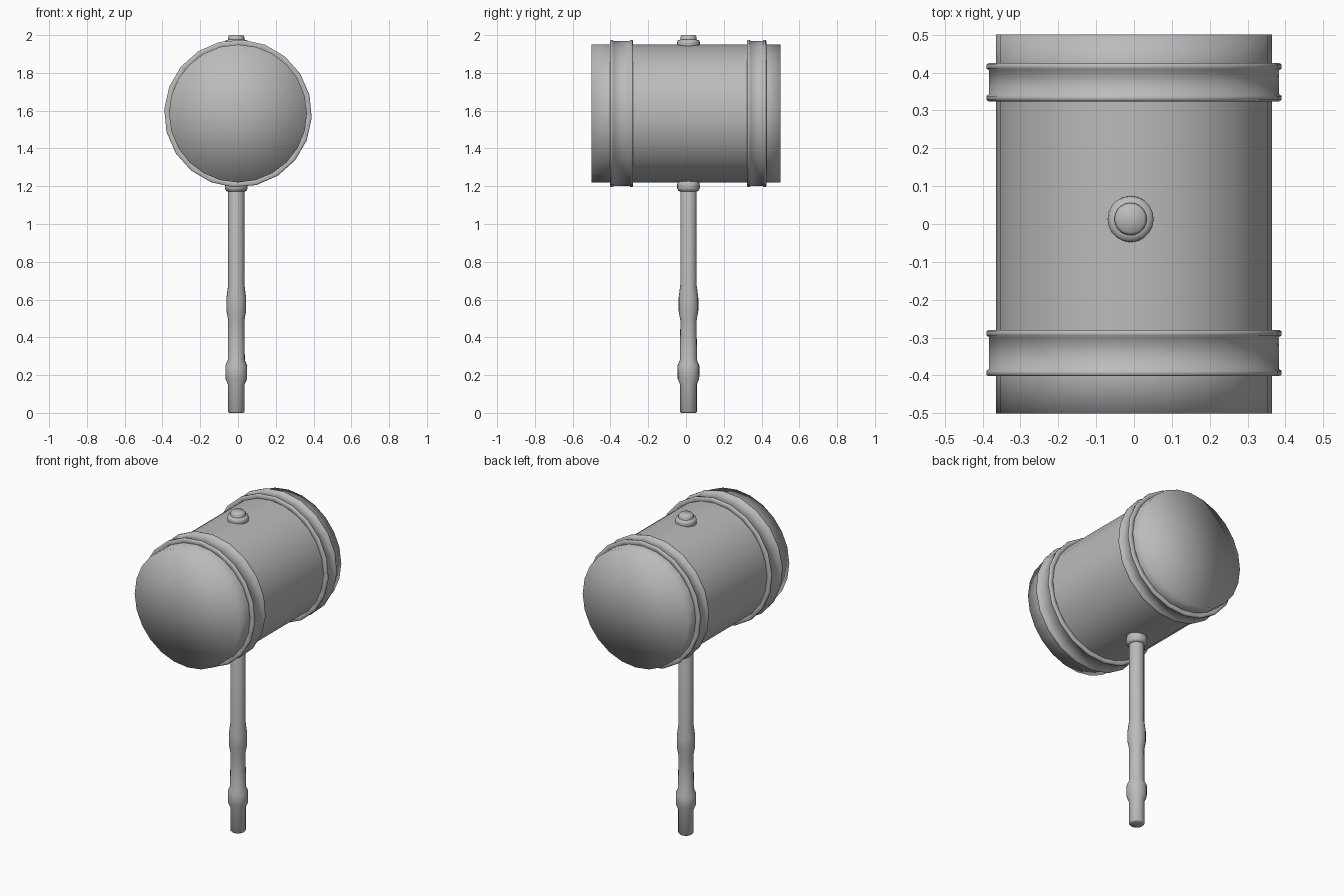
import bpy, bmesh, math
from mathutils import Matrix

cube = bpy.data.objects.get("Cube")
if cube:
    bpy.data.objects.remove(cube, do_unlink=True)

grey = bpy.data.materials.new("plain grey")
grey.use_nodes = True
GREY = (0.5, 0.5, 0.5, 1)
grey.diffuse_color = GREY
grey.node_tree.nodes["Principled BSDF"].inputs["Base Color"].default_value = GREY


def lathe(name, profile, sides, matrix, turn=0.0, closed=False):
    """Spin (radius, height) points about z; fan the ends or close into a band."""
    bm = bmesh.new()
    rings = []
    for r, h in profile:
        rings.append([bm.verts.new((r * math.cos(a), r * math.sin(a), h))
                      for a in (turn + math.tau * i / sides for i in range(sides))])
    pairs = list(zip(rings, rings[1:]))
    if closed:
        pairs.append((rings[-1], rings[0]))
    for low, high in pairs:
        for i in range(sides):
            j = (i + 1) % sides
            bm.faces.new((low[i], low[j], high[j], high[i]))
    if not closed:
        for ring, h in ((rings[0], profile[0][1]), (rings[-1], profile[-1][1])):
            centre = bm.verts.new((0, 0, h))
            for i in range(sides):
                bm.faces.new((ring[i], ring[(i + 1) % sides], centre))
    bmesh.ops.recalc_face_normals(bm, faces=bm.faces)
    bm.transform(matrix)
    for f in bm.faces:
        f.smooth = True
    mesh = bpy.data.meshes.new(name)
    bm.to_mesh(mesh)
    bm.free()
    mesh.materials.append(grey)
    obj = bpy.data.objects.new(name, mesh)
    bpy.context.collection.objects.link(obj)
    return obj


# Lying barrel: the spin axis runs front to back (local z becomes +y)
lying = Matrix.Translation((0, 0, 1.585)) @ Matrix.Rotation(-math.pi / 2, 4, 'X')
lathe("mallet_head", [(0.365, y) for y in (-0.5, -0.39, -0.29, 0.33, 0.415, 0.5)],
      24, lying)

# Bands with a raised rim along each edge
for name, y0, y1, turn in (("front_band", -0.402, -0.28, 0.06),
                           ("back_band", 0.324, 0.425, 0.06)):
    lathe(name, [(0.355, y0), (0.385, y0), (0.391, y0 + 0.004), (0.391, y0 + 0.014),
                 (0.384, y0 + 0.019), (0.384, y1 - 0.019), (0.391, y1 - 0.014),
                 (0.391, y1 - 0.004), (0.385, y1), (0.355, y1)],
          20, lying, turn, closed=True)

# Turned handle with two swellings, running right through the head
upright = Matrix.Translation((-0.009, 0.013, 0))
lathe("handle", [(0.038, 0), (0.044, 0.006), (0.044, 0.15), (0.057, 0.18), (0.058, 0.25),
                 (0.045, 0.28), (0.043, 0.49), (0.052, 0.54), (0.052, 0.61),
                 (0.043, 0.68), (0.043, 1.99), (0.036, 2.0)], 20, upright)

# Collars where the handle enters and leaves the head
lathe("lower_collar", [(0.043, 1.172), (0.054, 1.175), (0.06, 1.19), (0.06, 1.205),
                       (0.055, 1.25)], 20, upright)
lathe("upper_collar", [(0.06, 1.92), (0.061, 1.96), (0.058, 1.972), (0.043, 1.976)],
      20, upright)
